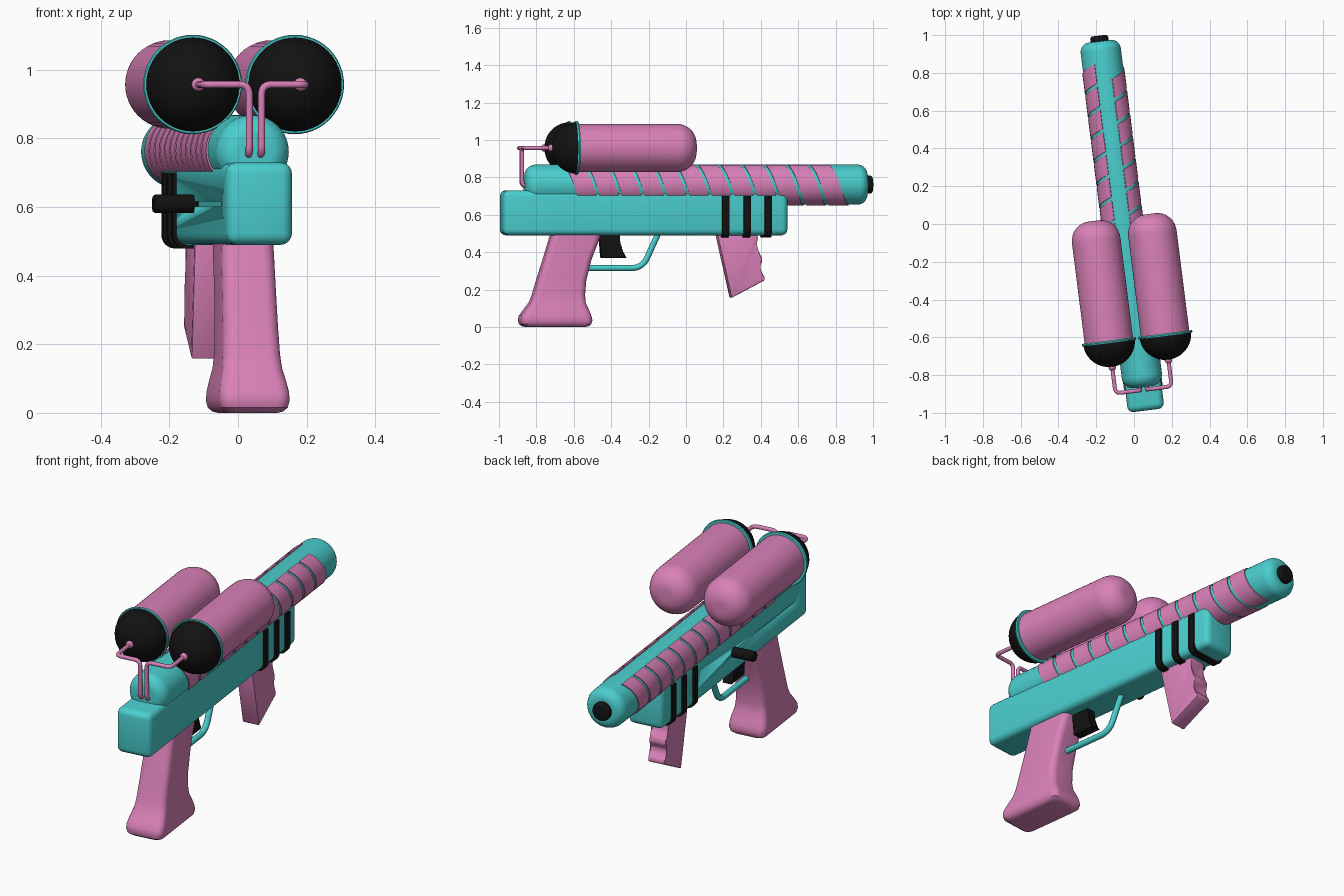
import bpy, bmesh
from math import sin, cos, pi, radians
from mathutils import Matrix, Vector

if "Cube" in bpy.data.objects:
    bpy.data.objects.remove(bpy.data.objects["Cube"])


def material(name, rgb):
    m = bpy.data.materials.new(name)
    m.diffuse_color = (*rgb, 1)
    m.use_nodes = True
    m.node_tree.nodes["Principled BSDF"].inputs["Base Color"].default_value = m.diffuse_color
    return m


TEAL = material("teal", (0.07, 0.62, 0.62))
PINK = material("pink", (0.70, 0.22, 0.48))
BLACK = material("black", (0.006, 0.006, 0.006))


def finish(name, bm, mat):
    bmesh.ops.recalc_face_normals(bm, faces=bm.faces)
    me = bpy.data.meshes.new(name)
    bm.to_mesh(me)
    bm.free()
    me.materials.append(mat)
    ob = bpy.data.objects.new(name, me)
    bpy.context.collection.objects.link(ob)
    return ob


def add_loft(bm, rings):
    rows = [[bm.verts.new(p) for p in ring] for ring in rings]
    n = len(rows[0])
    for a, b in zip(rows, rows[1:]):
        for i in range(n):
            j = (i + 1) % n
            bm.faces.new((a[i], a[j], b[j], b[i]))
    bm.faces.new(rows[0])
    bm.faces.new(rows[-1])


def lathe(name, profile, x, z, mat, n=48):
    """Revolve (radius, y) points about an axis parallel to y."""
    bm = bmesh.new()
    add_loft(bm, [[(x + r * cos(2 * pi * i / n), y, z + r * sin(2 * pi * i / n))
                   for i in range(n)] for r, y in profile])
    return finish(name, bm, mat)


def arc(r_in, y_in, a, b, start, end, steps=8):
    return [(r_in + a * cos(radians(start + (end - start) * i / steps)),
             y_in + b * sin(radians(start + (end - start) * i / steps)))
            for i in range(steps + 1)]


def prism(name, outline, half, mat, bevel=0.0, segments=3):
    """Extrude a (y, z) outline across x and round its edges."""
    bm = bmesh.new()
    add_loft(bm, [[(s * half, y, z) for y, z in outline] for s in (-1, 1)])
    if bevel:
        bmesh.ops.bevel(bm, geom=bm.edges[:], offset=bevel, segments=segments,
                        profile=0.5, affect='EDGES', clamp_overlap=True)
    return finish(name, bm, mat)


def tube(name, path, radius, fillet, mat):
    """Round pipe through the points with softened corners."""
    p = [Vector(v) for v in path]
    pts = [p[0]]
    for a, b, c in zip(p, p[1:], p[2:]):
        s = b + (a - b).normalized() * fillet
        e = b + (c - b).normalized() * fillet
        for i in range(9):
            t = i / 8
            pts.append(s * (1 - t) ** 2 + b * 2 * t * (1 - t) + e * t * t)
    pts.append(p[-1])
    cu = bpy.data.curves.new(name, 'CURVE')
    cu.dimensions = '3D'
    cu.bevel_depth = radius
    cu.bevel_resolution = 4
    cu.use_fill_caps = True
    sp = cu.splines.new('POLY')
    sp.points.add(len(pts) - 1)
    for q, v in zip(sp.points, pts):
        q.co = (*v, 1)
    cu.materials.append(mat)
    bpy.context.collection.objects.link(bpy.data.objects.new(name, cu))


# Receiver body with a long slot in its left side
body = prism("body", [(-0.995, 0.49), (0.538, 0.49), (0.538, 0.73), (-0.995, 0.73)],
             0.097, TEAL, 0.032, 5)
slot = prism("slot_cutter", [(-0.85, 0.602), (-0.18, 0.602), (-0.18, 0.616), (-0.85, 0.616)],
             0.012, TEAL)
slot.data.transform(Matrix.Translation((-0.097, 0, 0)))
slot.hide_render = True
slot.display_type = 'WIRE'
cut = body.modifiers.new("slot", 'BOOLEAN')
cut.operation = 'DIFFERENCE'
cut.object = slot

# Barrel and muzzle
BZ, BR = 0.761, 0.107
lathe("barrel", arc(BR - 0.06, -0.81, 0.06, 0.06, -90, 0)
      + arc(BR - 0.05, 0.925, 0.05, 0.05, 0, 90), 0, BZ, TEAL)
lathe("muzzle", [(0.048, 0.95)] + arc(0.033, 0.99, 0.015, 0.015, 0, 90), 0, BZ, BLACK)

# Slanted wrap panels on both barrel sides, open along the top
bm = bmesh.new()
STEP = 0.121
for first, last, end in ((22, 180, 0.755), (180, 338, 0.630)):
    for k in range(12):
        rings = []
        for i in range(15):
            deg = first + (last - first) * i / 14
            a = radians(deg)
            y1 = end - k * STEP + 2 * STEP * deg / 360
            y0 = y1 - STEP + 0.018
            rings.append([(r * sin(a), y, BZ + r * cos(a)) for r, y in
                          ((0.1, y0), (0.112, y0), (0.112, y1), (0.1, y1))])
        add_loft(bm, rings)
finish("barrel_wrap_panels", bm, PINK)

# Twin tanks with collar ring, dark dome and feed pipe
TZ = 0.957
for s, side in ((-1, "left"), (1, "right")):
    x = 0.15 * s
    lathe(side + "_tank", [(0.129, -0.61)] + arc(0.03, -0.07, 0.099, 0.105, 0, 90, 12),
          x, TZ, PINK)
    lathe(side + "_tank_collar", [(0.13, -0.617), (0.142, -0.617), (0.145, -0.61),
                                  (0.142, -0.603), (0.125, -0.603)], x, TZ, TEAL)
    lathe(side + "_tank_dome", arc(0.001, -0.61, 0.136, 0.133, -90, 0, 14), x, TZ, BLACK)
    lathe(side + "_pipe_fitting", arc(0.001, -0.745, 0.019, 0.019, -90, 90, 12),
          x, TZ, PINK, 24)
    tube(side + "_feed_pipe", [(x, -0.73, TZ), (x, -0.885, TZ), (0.018 * s, -0.885, TZ),
                               (0.018 * s, -0.885, 0.752), (0.018 * s, -0.82, 0.752)],
         0.0105, 0.03, PINK)

# Rear grip: rounded-box sections (z, back, front, half width)
sections = [(0.52, -0.722, -0.452, 0.076), (0.48, -0.732, -0.468, 0.077),
            (0.36, -0.768, -0.515, 0.079), (0.25, -0.803, -0.543, 0.081),
            (0.17, -0.826, -0.55, 0.084), (0.13, -0.842, -0.547, 0.088),
            (0.09, -0.872, -0.530, 0.097), (0.06, -0.893, -0.518, 0.102),
            (0.035, -0.898, -0.513, 0.103), (0.015, -0.892, -0.518, 0.098),
            (0.004, -0.878, -0.53, 0.086), (0.0, -0.86, -0.545, 0.072)]
rings = []
for z, back, front, hw in sections:
    r = 0.035
    cy, hl = (back + front) / 2, (front - back) / 2
    ring = []
    for q, (sx, sy) in enumerate(((1, 1), (-1, 1), (-1, -1), (1, -1))):
        for i in range(7):
            a = pi / 2 * (q + i / 6)
            ring.append((sx * (hw - r) + r * cos(a), cy + sy * (hl - r) + r * sin(a), z))
    rings.append(ring)
bm = bmesh.new()
add_loft(bm, rings)
finish("rear_grip", bm, PINK)

# Front grip with finger grooves
prism("front_grip", [(0.16, 0.51), (0.375, 0.51), (0.383, 0.475), (0.37, 0.435),
                     (0.378, 0.405), (0.403, 0.375), (0.407, 0.35), (0.388, 0.32),
                     (0.393, 0.295), (0.418, 0.27), (0.42, 0.25), (0.24, 0.155)],
      0.046, PINK, 0.007, 2)

# Trigger and its guard
prism("trigger", [(-0.47, 0.5), (-0.36, 0.5), (-0.36, 0.445), (-0.345, 0.40),
                  (-0.322, 0.37), (-0.46, 0.37)], 0.026, BLACK, 0.004, 2)
tube("trigger_guard", [(0, -0.56, 0.315), (0, -0.235, 0.315), (0, -0.145, 0.51)],
     0.016, 0.06, TEAL)

# Three U-shaped straps round the fore-end
for k, y in enumerate((0.202, 0.317, 0.43)):
    u = []
    for z, hw, r in ((0.479, 0.108, 0.04), (0.5, 0.088, 0.022)):
        left = [(-hw, 0.70)] + [(-hw + r - r * cos(radians(t)), z + r - r * sin(radians(t)))
                                for t in range(0, 91, 15)]
        side = left + [(-px, pz) for px, pz in reversed(left)]
        u.append(side)
    bm = bmesh.new()
    add_loft(bm, [[(ox, y - 0.019, oz), (ox, y + 0.019, oz),
                   (ix, y + 0.019, iz), (ix, y - 0.019, iz)]
                  for (ox, oz), (ix, iz) in zip(*u)])
    finish("strap_%d" % (k + 1), bm, BLACK)

# Charging handle on the left
knob = lathe("charging_handle", [(0.02, 0.085), (0.027, 0.1), (0.027, 0.21), (0.022, 0.216)],
             0, 0, BLACK, 32)
knob.data.transform(Matrix.Translation((0, -0.21, 0.609)) @ Matrix.Rotation(pi / 2, 4, 'Z'))

# Smooth shading, then turn the whole model to its resting heading
bpy.ops.object.select_all(action='DESELECT')
for ob in bpy.context.collection.objects:
    if ob.type == 'MESH':
        ob.select_set(True)
        bpy.context.view_layer.objects.active = ob
bpy.ops.object.shade_smooth_by_angle(angle=radians(35))
heading = Matrix.Translation((-0.06, 0, 0)) @ Matrix.Rotation(radians(7.2), 4, 'Z')
for ob in bpy.context.collection.objects:
    ob.matrix_world = heading
